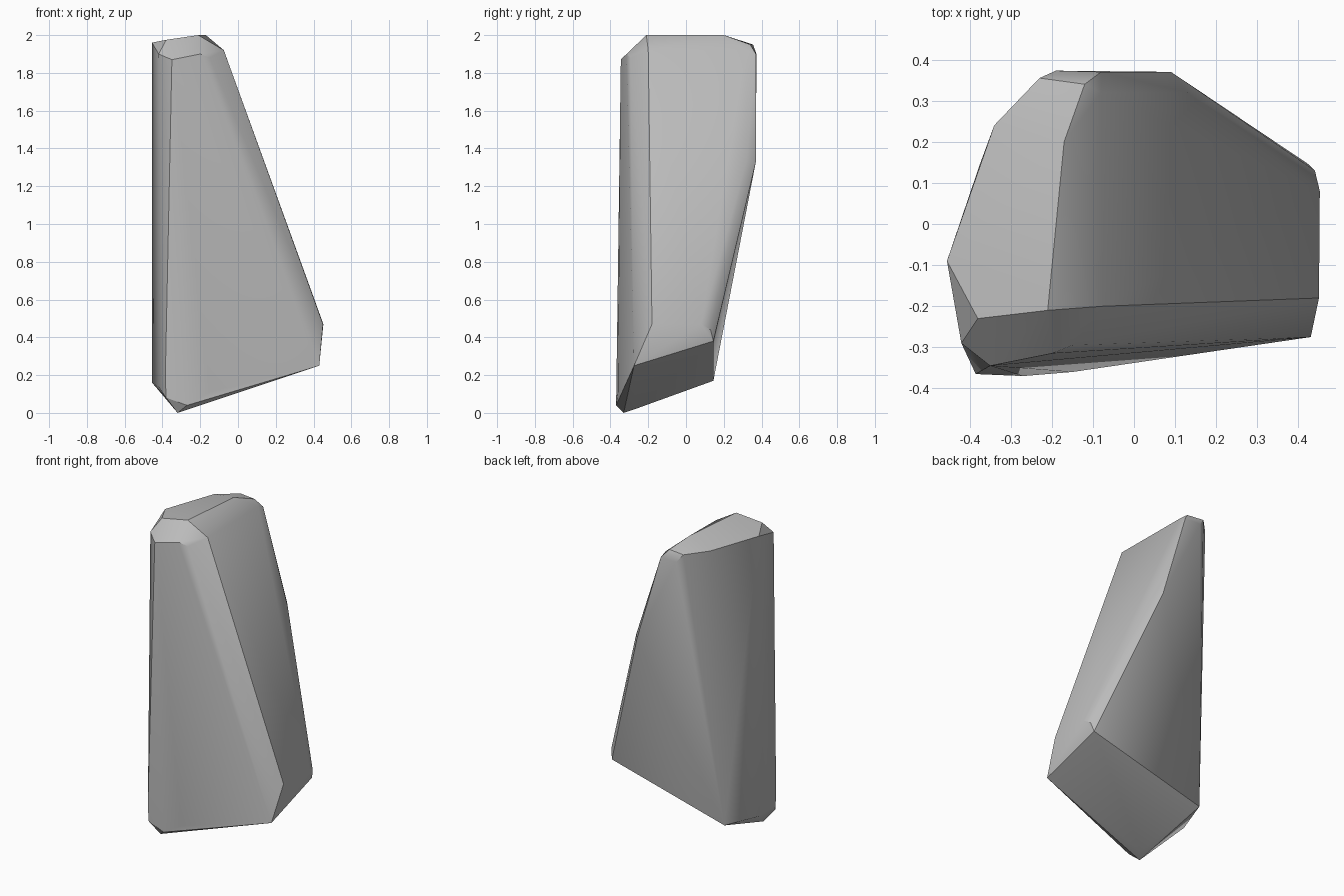
import bpy
import bmesh
import math

default_cube = bpy.data.objects.get("Cube")
if default_cube:
    bpy.data.objects.remove(default_cube, do_unlink=True)


def make_material(name, color):
    material = bpy.data.materials.new(name)
    material.use_nodes = True
    material.diffuse_color = color
    material.node_tree.nodes["Principled BSDF"].inputs["Base Color"].default_value = color
    return material


def make_hull(name, points, material):
    """Wrap the corner points in a closed faceted stone."""
    bm = bmesh.new()
    for point in points:
        bm.verts.new(point)
    result = bmesh.ops.convex_hull(bm, input=bm.verts[:])
    unused = {g for g in result["geom_interior"] + result["geom_unused"]
              if isinstance(g, bmesh.types.BMVert)}
    bmesh.ops.delete(bm, geom=list(unused), context="VERTS")
    bmesh.ops.dissolve_limit(bm, angle_limit=math.radians(1),
                             verts=bm.verts[:], edges=bm.edges[:])
    bmesh.ops.recalc_face_normals(bm, faces=bm.faces[:])
    mesh = bpy.data.meshes.new(name)
    bm.to_mesh(mesh)
    bm.free()
    obj = bpy.data.objects.new(name, mesh)
    bpy.context.collection.objects.link(obj)
    mesh.materials.append(material)
    return obj


# Worn crown, running around the flat top
crown = [
    (-.455, -.09, 1.96), (-.38, -.23, 1.975), (-.21, -.21, 2), (-.17, .2, 2),
    (-.075, -.2, 1.92), (-.12, .34, 1.95), (-.08, .32, 1.92),
    (-.23, .355, 1.95), (-.34, .24, 1.96), (-.19, .373, 1.9),
]

# Bevel below the crown at the front
brow = [(-.42, -.29, 1.9), (-.35, -.345, 1.87), (-.2, -.315, 1.9), (-.15, -.295, 1.88)]

# Break in the slope at the back
shoulder = [(-.08, .37, 1.9), (.09, .37, 1.33), (.13, .32, 1.33)]

# Wide side of the slope
flank = [
    (.45, -.18, .47), (.452, .08, .47), (.44, .13, .44),
    (.425, .145, .38), (.43, -.275, .25),
]

# Tilted underside with its low front corner
foot = [
    (-.455, -.09, .16), (-.375, .145, .17), (-.42, -.29, .14),
    (-.385, -.365, .18), (-.38, -.365, .08), (-.32, -.33, 0),
    (-.28, -.27, .02), (-.27, -.37, .04), (-.15, -.36, .11),
]

stone = make_material("stone grey", (.5, .5, .5, 1))
rock = make_hull("standing_rock", crown + brow + shoulder + flank + foot, stone)

# Soft facets with crisp main ridges
bpy.ops.object.select_all(action="DESELECT")
rock.select_set(True)
bpy.context.view_layer.objects.active = rock
bpy.ops.object.shade_smooth_by_angle(angle=math.radians(30))
